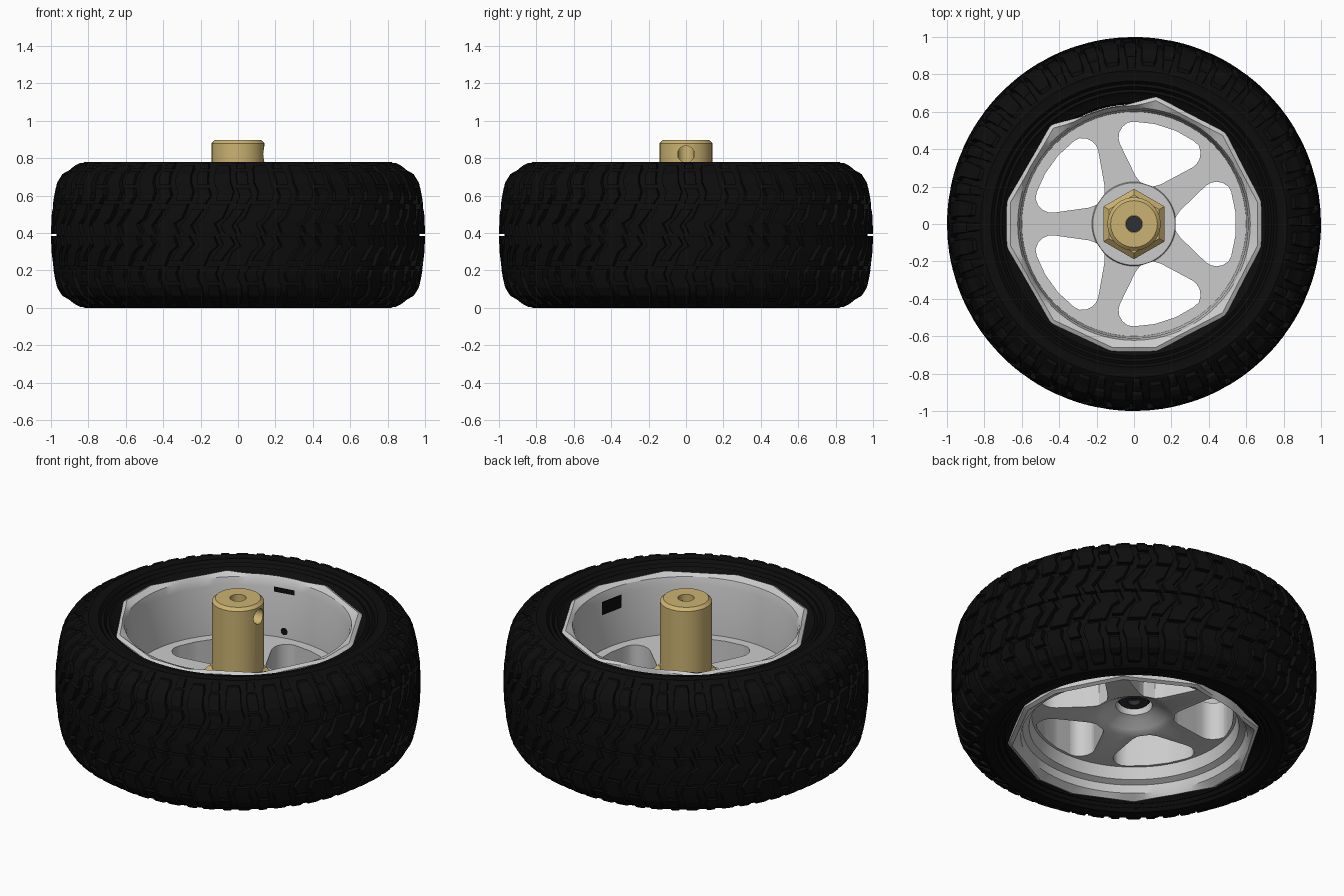
import bpy, bmesh
from math import sin, cos, radians, pi

if "Cube" in bpy.data.objects:
    bpy.data.objects.remove(bpy.data.objects["Cube"])

ZC = 0.39  # mid height of the tyre


def material(name, color):
    m = bpy.data.materials.new(name)
    m.diffuse_color = (*color, 1)
    m.use_nodes = True
    m.node_tree.nodes["Principled BSDF"].inputs["Base Color"].default_value = m.diffuse_color
    return m


BLACK = material("black_rubber", (0.004, 0.004, 0.004))
BRASS = material("brass", (0.60, 0.45, 0.17))
DARK = material("dark_steel", (0.03, 0.03, 0.035))


def finish(name, bm, mat=None):
    bmesh.ops.remove_doubles(bm, verts=bm.verts, dist=1e-5)
    bmesh.ops.recalc_face_normals(bm, faces=bm.faces)
    me = bpy.data.meshes.new(name)
    bm.to_mesh(me)
    bm.free()
    ob = bpy.data.objects.new(name, me)
    bpy.context.collection.objects.link(ob)
    if mat:
        me.materials.append(mat)
    return ob


def activate(ob):
    bpy.ops.object.select_all(action='DESELECT')
    ob.select_set(True)
    bpy.context.view_layer.objects.active = ob


def smooth(ob, angle=30):
    activate(ob)
    bpy.ops.object.shade_smooth_by_angle(angle=radians(angle))


def revolve(name, profile, segs, mat=None, radius=lambda r, a: r, start=0):
    """Spin a closed (r, z) profile around z."""
    bm = bmesh.new()
    rings = []
    for i in range(segs):
        a = start + 360 * i / segs
        rings.append([bm.verts.new((radius(r, a) * cos(radians(a)),
                                    radius(r, a) * sin(radians(a)), z))
                      for r, z in profile])
    n = len(profile)
    for i in range(segs):
        p, q = rings[i], rings[(i + 1) % segs]
        for j in range(n):
            k = (j + 1) % n
            if profile[j][0] == 0 and profile[k][0] == 0:
                continue
            bm.faces.new((p[j], q[j], q[k], p[k]))
    return finish(name, bm, mat)


def cut(ob, cutter):
    cutter.hide_render = True
    cutter.hide_viewport = False
    mod = ob.modifiers.new("cut", 'BOOLEAN')
    mod.operation = 'DIFFERENCE'
    mod.solver = 'EXACT'
    mod.object = cutter
    activate(ob)
    bpy.ops.object.modifier_apply(modifier=mod.name)
    bpy.data.objects.remove(cutter)


def prism(bm, pts, z0, z1):
    lo = [bm.verts.new((x, y, z0)) for x, y in pts]
    hi = [bm.verts.new((x, y, z1)) for x, y in pts]
    bm.faces.new(lo)
    bm.faces.new(hi)
    for i in range(len(pts)):
        j = (i + 1) % len(pts)
        bm.faces.new((lo[i], lo[j], hi[j], hi[i]))


# Tyre carcass with rippled sidewalls, mirrored about mid height
half = [(.64, .29), (.65, .335), (.69, .352), (.705, .368), (.72, .36), (.735, .378),
        (.75, .37), (.765, .387), (.78, .382), (.82, .39), (.85, .372), (.87, .348),
        (.92, .325), (.945, .285), (.958, .20), (.968, .10)]
tyre = [(r, ZC + d) for r, d in half] + [(.97, ZC)] + [(r, ZC - d) for r, d in reversed(half)]
smooth(revolve("tyre", tyre, 96, BLACK), 40)

# Tread blocks: rows of (distance from mid height, start, end within one pitch)
CROWN = [(0, 1.0), (.1, .997), (.2, .985), (.28, .968), (.325, .94), (.345, .905), (.372, .87), (.385, .845)]


def crown_radius(d):
    for (d0, r0), (d1, r1) in zip(CROWN, CROWN[1:]):
        if d <= d1:
            return r0 + (r1 - r0) * (d - d0) / (d1 - d0)
    return CROWN[-1][1]


BLOCKS = [
    [(.006, .05, .58), (.06, -.04, .46), (.09, .14, .66), (.165, .30, .80)],
    [(.006, .66, .98), (.05, .56, .88), (.10, .76, 1.06), (.14, .88, 1.18)],
    [(.165, -.06, .22), (.21, .02, .36), (.25, -.05, .30)],
    [(.185, .44, .86), (.23, .48, .92), (.28, .38, .84), (.325, .38, .82), (.345, .38, .82), (.372, .42, .78)],
    [(.27, -.04, .28), (.325, -.08, .26), (.34, -.06, .24)],
    [(.352, -.06, .22), (.372, -.06, .22), (.385, -.04, .2)],
]
PITCHES = 28
bm = bmesh.new()
for side, shift in ((1, 0), (-1, .5)):
    for i in range(PITCHES):
        for rows in BLOCKS:
            grid = []
            for d, t0, t1 in rows:
                R = crown_radius(d)
                row = []
                for t, r in ((t0, R - .05), (t0 + .03, R), (t1 - .03, R), (t1, R - .05)):
                    a = 2 * pi * (i + shift + side * t) / PITCHES
                    row.append(bm.verts.new((r * cos(a), r * sin(a), ZC + side * d)))
                grid.append(row)
            for p, q in zip(grid, grid[1:]):
                for k in range(3):
                    bm.faces.new((p[k], p[k + 1], q[k + 1], q[k]))
            bm.faces.new(grid[0])
            bm.faces.new(grid[-1])
finish("tread_blocks", bm, BLACK)

# Rim: barrel, thick spoke disc and dished hub, with coarse faceted lips
KEYS = [10, 45, 80, 130, 170, 190, 230, 260, 280, 315, 350, 370]


def faceted(r, a):
    if r < .64:
        return r
    a = a if a >= 10 else a + 360
    for k0, k1 in zip(KEYS, KEYS[1:]):
        if k0 <= a <= k1:
            mid, h = (k0 + k1) / 2, (k1 - k0) / 2
            return max(.63 + (r - .64) * .1, r * cos(radians(h)) / cos(radians(a - mid)))
    return r


rim_profile = [(0, .30), (.10, .30), (.10, .235), (.13, .222), (.18, .19), (.215, .17), (.56, .17),
               (.575, .10), (.61, .085), (.62, .04), (.67, .015), (.692, .025), (.692, .07),
               (.638, .10), (.638, .68), (.692, .70), (.692, .74), (.67, .752), (.622, .735),
               (.61, .69), (.60, .40), (.225, .40), (.22, .41), (0, .41)]
rim = revolve("rim", rim_profile, 72, None, faceted)

# Five rounded windows between the spokes
edge = [(.222, .035), (.245, .07), (.385, .205), (.41, .22), (.44, .226), (.475, .22),
        (.505, .20), (.52, .17), (.543, .06)]
window = edge + [(x, -y) for x, y in reversed(edge)]
bm = bmesh.new()
for i in range(5):
    c, s = cos(radians(72 * i)), sin(radians(72 * i))
    prism(bm, [(x * c - y * s, x * s + y * c) for x, y in window], .12, .5)
cut(rim, finish("window_cutter", bm))
smooth(rim, 30)

# Dark openings on the barrel wall
bm = bmesh.new()
for mid, h, z0, z1 in ((-12, 7, .61, .69), (100, 6, .67, .70)):
    bm.faces.new([bm.verts.new((.602 * cos(radians(mid + e)), .602 * sin(radians(mid + e)), z))
                  for e, z in ((-h, z0), (h, z0), (h, z1), (-h, z1))])
bm.faces.new([bm.verts.new((.598 * cos(radians(100 + 2 * cos(k * pi / 6))),
                            .598 * sin(radians(100 + 2 * cos(k * pi / 6))),
                            .44 + .022 * sin(k * pi / 6))) for k in range(12)])
finish("barrel_openings", bm, BLACK)

# Screw head seen in the hub recess from below
smooth(revolve("hub_screw", [(0, .285), (.03, .285), (.035, .26), (.08, .26), (.09, .27), (.09, .31), (0, .31)],
               24, DARK))

# Brass hex flange
revolve("hex_flange", [(0, .40), (.188, .40), (.188, .455), (.155, .485), (0, .485)], 6, BRASS, start=30)

# Brass post with axle bore and a set-screw hole on +x
post = revolve("hub_post", [(0, .62), (.045, .62), (.045, .897), (.125, .897), (.143, .88), (.143, .41), (0, .41)],
               24, BRASS)
bm = bmesh.new()
prism(bm, [(.045 * cos(k * pi / 8), .045 * sin(k * pi / 8)) for k in range(16)], .02, .3)
for v in bm.verts:
    x, y, z = v.co
    v.co = (z, y, x + .822)
cut(post, finish("set_screw_cutter", bm))
smooth(post, 30)

# Dark axle end inside the bore
revolve("axle_end", [(0, .61), (.044, .61), (.044, .72), (0, .72)], 16, DARK)
